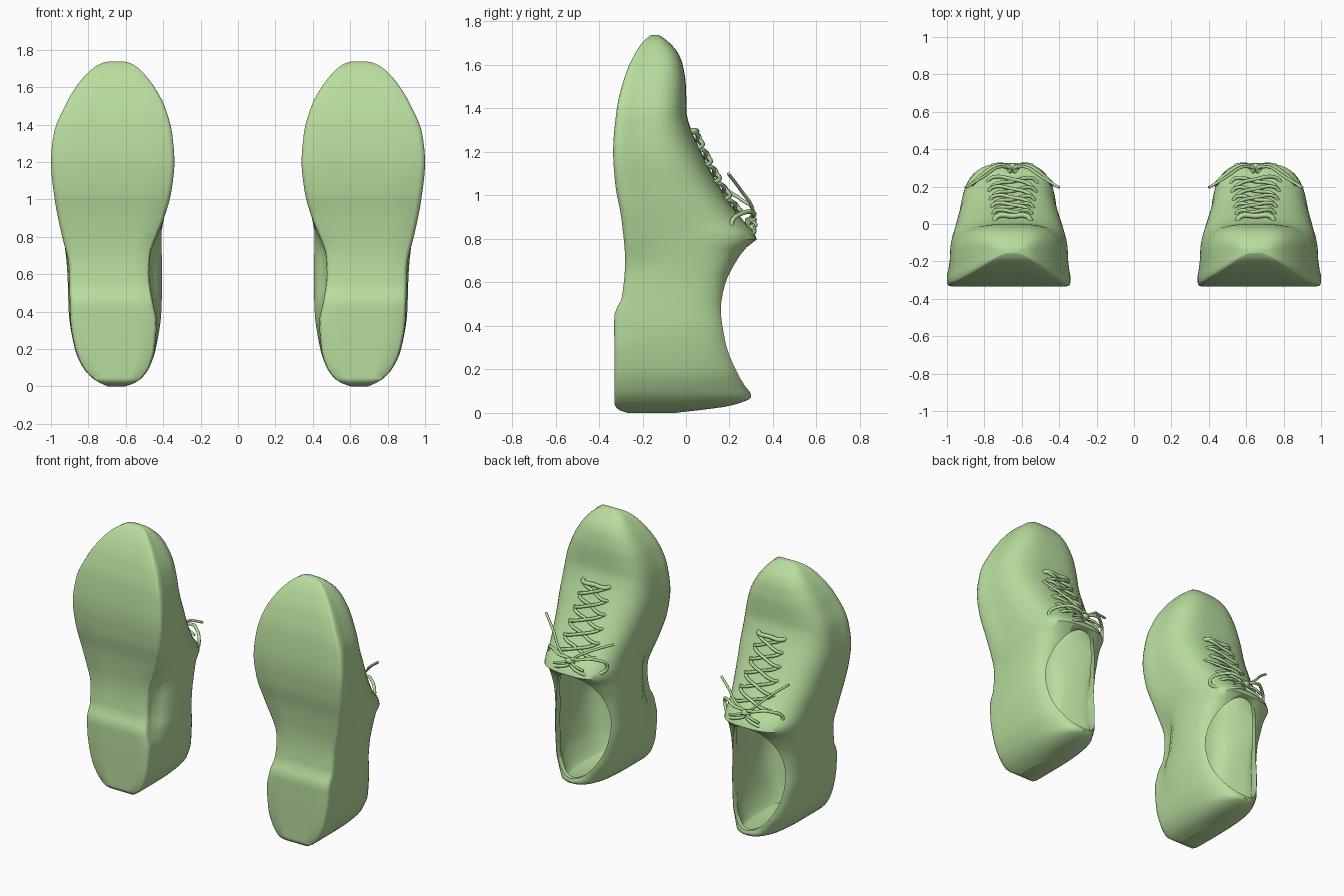
import bpy, bmesh, math

if "Cube" in bpy.data.objects:
    bpy.data.objects.remove(bpy.data.objects["Cube"])

CX = 0.65          # centre line of one shoe
TOE = 1.738        # heel at z = 0, toe at the top

green = bpy.data.materials.new("soft green")
green.diffuse_color = (0.48, 0.72, 0.34, 1)
green.use_nodes = True
green.node_tree.nodes["Principled BSDF"].inputs["Base Color"].default_value = green.diffuse_color

# Outlines along the length: (z, value)
SOLE_IN = [(0, .605), (.02, .55), (.05, .51), (.1, .475), (.2, .445), (.35, .435), (.45, .455),
           (.6, .475), (.7, .47), (.8, .435), (.9, .395), (1.05, .355), (1.2, .34), (1.35, .352),
           (1.5, .393), (1.6, .447), (1.68, .51), (1.715, .55), (1.73, .58), (1.74, .62)]
SOLE_OUT = [(0, .695), (.02, .74), (.05, .785), (.1, .828), (.2, .87), (.35, .895), (.5, .9),
            (.65, .905), (.8, .94), (1, .98), (1.2, 1.0), (1.35, .985), (1.5, .925), (1.6, .867),
            (1.68, .8), (1.715, .755), (1.73, .723), (1.74, .68)]
UPPER_IN = [(0, .605), (.02, .55), (.05, .51), (.1, .475), (.2, .44), (.4, .41), (.6, .405), (.8, .41),
            (.95, .385), (1.1, .36), (1.2, .352), (1.35, .362), (1.5, .4), (1.6, .452),
            (1.68, .515), (1.715, .553), (1.73, .582), (1.74, .62)]
UPPER_OUT = [(0, .695), (.02, .74), (.05, .785), (.1, .828), (.2, .872), (.4, .905), (.6, .912),
             (.8, .932), (1, .965), (1.2, .985), (1.35, .972), (1.5, .917), (1.6, .86),
             (1.68, .795), (1.715, .752), (1.73, .721), (1.74, .68)]
BOTTOM = [(0, -.27), (.015, -.31), (.04, -.328), (.44, -.33), (.47, -.325), (.52, -.297), (.7, -.28),
          (.9, -.298), (1.05, -.325), (1.2, -.335), (1.4, -.318), (1.55, -.28), (1.66, -.23),
          (1.72, -.185), (1.74, -.155)]
TOP = [(0, -.05), (.015, .08), (.03, .19), (.05, .26), (.07, .30), (.12, .285), (.2, .255), (.35, .21),
       (.5, .188), (.6, .20), (.7, .24), (.76, .28), (.81, .332), (.84, .305), (.9, .25), (1, .18),
       (1.1, .12), (1.2, .07), (1.3, .025), (1.38, .003), (1.5, 0), (1.6, -.015), (1.66, -.04),
       (1.7, -.075), (1.725, -.105), (1.74, -.13)]
SQUARE = [(0, .8), (.07, .78), (.2, .58), (.45, .46), (.65, .5), (.78, .62), (.9, .72), (1.2, .74),
          (1.42, .66), (1.74, .66)]


def at(table, z):
    """Smooth interpolation with limited slopes, so it never overshoots."""
    z = min(max(z, table[0][0]), table[-1][0])
    k = next(i for i in range(len(table) - 1) if z <= table[i + 1][0])

    def rate(i):
        i = min(max(i, 0), len(table) - 2)
        return (table[i + 1][1] - table[i][1]) / (table[i + 1][0] - table[i][0])

    def slope(i):
        a, b = rate(i - 1), rate(i)
        return 0 if a * b <= 0 else 2 * a * b / (a + b)
    (z0, v0), (z1, v1) = table[k], table[k + 1]
    h = z1 - z0
    t = (z - z0) / h
    return ((2*t**3 - 3*t*t + 1) * v0 + (t**3 - 2*t*t + t) * h * slope(k)
            + (3*t*t - 2*t**3) * v1 + (t**3 - t*t) * h * slope(k + 1))


def half_section(z, side, inset):
    """Points from the sole edge to just before the crest, on one side."""
    sole, upper = (SOLE_IN, UPPER_IN) if side < 0 else (SOLE_OUT, UPPER_OUT)
    s = max(abs(at(sole, z) - CX) - inset, .01)
    u = max(abs(at(upper, z) - CX) - inset, .01)
    yb = at(BOTTOM, z) + inset * 2
    yt = max(at(TOP, z) - inset, yb + .02)
    h, ym, p = yt - yb, yb + .35 * (yt - yb), at(SQUARE, z)
    if inset:      # rounded foot bed
        pts = [(.4 * u, yb), (.65 * u, yb + .03 * h), (.84 * u, yb + .1 * h), (.95 * u, yb + .2 * h)]
    else:          # flat sole with a soft edge
        pts = [(.5 * s, yb), (.92 * s, yb), (.98 * s, yb + .015 * h), (s, yb + .05 * h),
               (s, yb + .14 * h), (.5 * (s + u), yb + .22 * h)]
    for i in range(13):
        a = math.pi / 2 * (i / 13) ** .9
        pts.append((u * math.cos(a) ** p, ym + (yt - ym) * math.sin(a) ** p))
    return [(CX + side * x, y) for x, y in pts], (CX, yb), (CX, yt)


def new_object(name, bm):
    bmesh.ops.recalc_face_normals(bm, faces=bm.faces)
    mesh = bpy.data.meshes.new(name)
    bm.to_mesh(mesh)
    bm.free()
    ob = bpy.data.objects.new(name, mesh)
    bpy.context.collection.objects.link(ob)
    mesh.materials.append(green)
    return ob


def loft(name, z0, z1, n, inset):
    bm = bmesh.new()
    rings = []
    for i in range(n + 1):
        z = z0 + (z1 - z0) * (1 - math.cos(math.pi * i / n)) / 2
        right, low, high = half_section(z, 1, inset)
        left = half_section(z, -1, inset)[0]
        ring = [low] + right + [high] + left[::-1]
        rings.append([bm.verts.new((x, y, z)) for x, y in ring])
    m = len(rings[0])
    for a, b in zip(rings, rings[1:]):
        for j in range(m):
            bm.faces.new((a[j], a[(j + 1) % m], b[(j + 1) % m], b[j]))
    bm.faces.new(rings[0])
    bm.faces.new(rings[-1])
    return new_object(name, bm)


def mirror(ob):
    ob.modifiers.new("pair", 'MIRROR').use_axis[0] = True


# Shoe body, foot cavity and foot opening
body = loft("shoe_body", 0, TOE, 76, 0)
cavity = loft("cavity_cutter", .06, 1.25, 44, .028)
bm = bmesh.new()
rim = []
for i in range(56):
    a = 2 * math.pi * i / 56
    rim.append(bm.verts.new((CX + .2 * math.cos(a), .09, .445 + .35 * math.sin(a))))
cap = bm.faces.new(rim)
top = bmesh.ops.extrude_face_region(bm, geom=[cap])
bmesh.ops.translate(bm, vec=(0, .5, 0), verts=[g for g in top["geom"] if isinstance(g, bmesh.types.BMVert)])
opening = new_object("opening_cutter", bm)
for cutter in (cavity, opening):
    mod = body.modifiers.new("cut", 'BOOLEAN')
    mod.operation, mod.solver, mod.object = 'DIFFERENCE', 'EXACT', cutter
bpy.context.view_layer.update()
cut = bpy.data.meshes.new_from_object(body.evaluated_get(bpy.context.evaluated_depsgraph_get()))
body.modifiers.clear()
body.data = cut
for cutter in (cavity, opening):
    bpy.data.objects.remove(cutter)
body.data.materials.clear()
body.data.materials.append(green)
for f in body.data.polygons:
    f.material_index = 0
bpy.context.view_layer.objects.active = body
body.select_set(True)
bpy.ops.object.shade_smooth_by_angle(angle=math.radians(55))
mirror(body)


def lace(name, points, closed=False, radius=.010):
    cu = bpy.data.curves.new(name, 'CURVE')
    cu.dimensions = '3D'
    cu.bevel_depth, cu.bevel_resolution, cu.resolution_u = radius, 2, 6
    cu.use_fill_caps = True
    sp = cu.splines.new('BEZIER')
    sp.bezier_points.add(len(points) - 1)
    for b, p in zip(sp.bezier_points, points):
        b.co = p
        b.handle_left_type = b.handle_right_type = 'AUTO'
    sp.use_cyclic_u = closed
    cu.materials.append(green)
    ob = bpy.data.objects.new(name, cu)
    bpy.context.collection.objects.link(ob)
    mirror(ob)


def on_upper(dx, z, lift):
    """Point lifted above the upper at offset dx from the centre line."""
    yb, yt, p = at(BOTTOM, z), at(TOP, z), at(SQUARE, z)
    ym = yb + .35 * (yt - yb)
    w = abs(at(UPPER_IN if dx < 0 else UPPER_OUT, z) - CX)
    c = (abs(dx) / w) ** (1 / p)
    return (CX + dx, ym + (yt - ym) * (1 - c * c) ** (p / 2) + lift, z)


# Lacing: one straight bar, then crossed pairs
rows = [(1.295 - .078 * i, .09 + .007 * i) for i in range(6)]
z, w = rows[0]
lace("lace_bar", [on_upper(w * k, z, l) for k, l in ((-1.1, -.01), (-.9, .016), (0, .016), (.9, .016), (1.1, -.01))],
     radius=.014)
for (za, wa), (zb, wb) in zip(rows, rows[1:]):
    for s in (-1, 1):
        lace("lace_cross", [on_upper(-s * wa, za, -.008), on_upper(-s * wa * .85, za - .008, .016),
                            on_upper(0, (za + zb) / 2, .016 + .006 * s),
                            on_upper(s * wb * .9, zb + .008, .016), on_upper(s * wb * 1.08, zb, -.008)])

# Bow: knot, two loops and two loose ends
K = (CX, .295, .88)


def from_knot(s, offsets):
    return [(K[0] + s * x, K[1] + y, K[2] + z) for x, y, z in offsets]


lace("lace_knot", from_knot(1, [(-.022, -.012, 0), (0, .012, .008), (.022, -.012, 0)]), radius=.019)
for s in (-1, 1):
    lace("bow_loop", from_knot(s, [(0, 0, 0), (.07, .02, .035), (.16, -.03, .04), (.215, -.085, -.01),
                                   (.17, -.045, -.06), (.07, .02, -.045)]), closed=True)
    lace("lace_end", from_knot(s, [(0, 0, 0), (.07, .01, .06), (.15, -.04, .12 + .02 * s),
                                   (.25, -.1, .18 + .04 * s)]), radius=.008)
    lace("lace_tail", from_knot(s, [(0, 0, 0), (.05, .025, -.01), (.11, .02, -.03)]), radius=.008)
